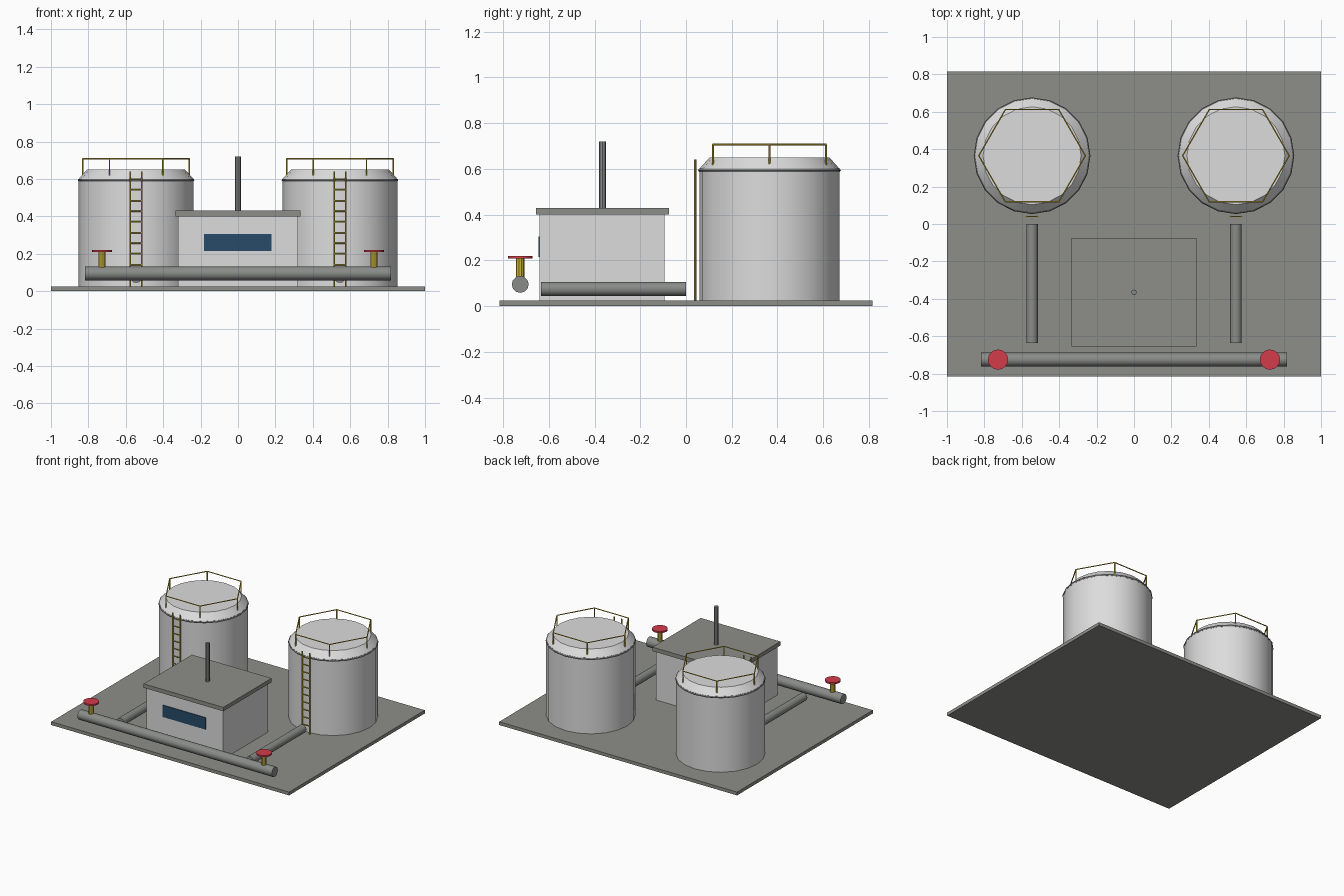
import bpy
from math import cos, sin, pi, radians
from mathutils import Vector

cube = bpy.data.objects.get("Cube")
if cube:
    bpy.data.objects.remove(cube, do_unlink=True)


def material(name, *rgb):
    m = bpy.data.materials.new(name)
    m.use_nodes = True
    m.diffuse_color = (*rgb, 1)
    m.node_tree.nodes["Principled BSDF"].inputs["Base Color"].default_value = (*rgb, 1)
    return m


white = material("tank white", 0.72, 0.72, 0.72)
grey = material("concrete grey", 0.27, 0.275, 0.25)
steel = material("pipe steel", 0.25, 0.26, 0.25)
yellow = material("safety yellow", 0.62, 0.47, 0.04)
red = material("valve red", 0.65, 0.045, 0.07)
glass = material("window blue", 0.02, 0.07, 0.14)


def finish(name, mat, smooth=False):
    ob = bpy.context.object
    ob.name = name
    ob.data.materials.append(mat)
    if smooth:
        bpy.ops.object.shade_smooth_by_angle(angle=radians(35))
    return ob


def box(name, mat, lo, hi):
    lo, hi = Vector(lo), Vector(hi)
    bpy.ops.mesh.primitive_cube_add(size=1, location=(lo + hi) / 2)
    bpy.context.object.scale = hi - lo
    bpy.ops.object.transform_apply(location=False, rotation=False)
    return finish(name, mat)


def rod(name, mat, a, b, r, sides=8, r_end=None):
    """Cylinder or cone frustum between two points."""
    a, b = Vector(a), Vector(b)
    bpy.ops.mesh.primitive_cone_add(vertices=sides, radius1=r, depth=(b - a).length,
                                    radius2=r if r_end is None else r_end,
                                    location=(a + b) / 2,
                                    rotation=(b - a).to_track_quat('Z', 'Y').to_euler())
    return finish(name, mat, sides > 6)


# Ground slab
box("ground_slab", grey, (-1, -0.815, 0), (1, 0.815, 0.025))

# Pump house with roof, front window and vent pole
box("house_walls", white, (-0.32, -0.64, 0.025), (0.32, -0.095, 0.4))
box("house_roof", grey, (-0.335, -0.655, 0.4), (0.335, -0.075, 0.43))
box("house_window", glass, (-0.183, -0.645, 0.215), (0.18, -0.638, 0.305))
rod("vent_pole", steel, (0, -0.365, 0.43), (0, -0.365, 0.72), 0.015)

# Main pipe across the front
rod("main_pipe", steel, (-0.817, -0.725, 0.095), (0.817, -0.725, 0.095), 0.037, 12)

TANK_Y, RAIL_R, RAIL_Z = 0.365, 0.285, 0.707
for side, s in (("left", 1), ("right", -1)):
    x = 0.545 * s

    # Tank shell, rim and sloped roof
    rod(side + "_tank_shell", white, (x, TANK_Y, 0.025), (x, TANK_Y, 0.6), 0.307, 20)
    bpy.ops.mesh.primitive_torus_add(location=(x, TANK_Y, 0.594), major_radius=0.304,
                                     minor_radius=0.008, major_segments=20, minor_segments=6)
    finish(side + "_tank_rim", steel, True)
    rod(side + "_tank_roof", white, (x, TANK_Y, 0.6), (x, TANK_Y, 0.65), 0.307, 20, 0.262)

    # Six-sided guard rail
    corners = [Vector((x + RAIL_R * cos(i * pi / 3), TANK_Y + RAIL_R * sin(i * pi / 3), RAIL_Z))
               for i in range(6)]
    for i, c in enumerate(corners):
        rod(f"{side}_guard_rail_{i}", yellow, c, corners[(i + 1) % 6], 0.004, 6)
        rod(f"{side}_guard_post_{i}", yellow, c - Vector((0, 0, 0.09)), c, 0.004, 6)

    # Ladder on the front of the tank
    for i, dx in enumerate((-0.031, 0.031)):
        rod(f"{side}_ladder_rail_{i}", yellow, (x + dx, 0.04, 0.025), (x + dx, 0.04, 0.64), 0.005, 6)
    for i in range(10):
        z = 0.085 + 0.057 * i
        rod(f"{side}_ladder_rung_{i}", yellow, (x - 0.031, 0.04, z), (x + 0.031, 0.04, z), 0.004, 6)

    # Branch pipe running back towards the tank
    rod(side + "_branch_pipe", steel, (x, -0.635, 0.075), (x, 0, 0.075), 0.031, 12)

    # Valve with stem and hand wheel
    v = 0.727 * s
    rod(side + "_valve_stem", yellow, (v, -0.725, 0.12), (v, -0.725, 0.21), 0.019, 10)
    rod(side + "_valve_wheel", red, (v, -0.725, 0.208), (v, -0.725, 0.22), 0.054, 16)
